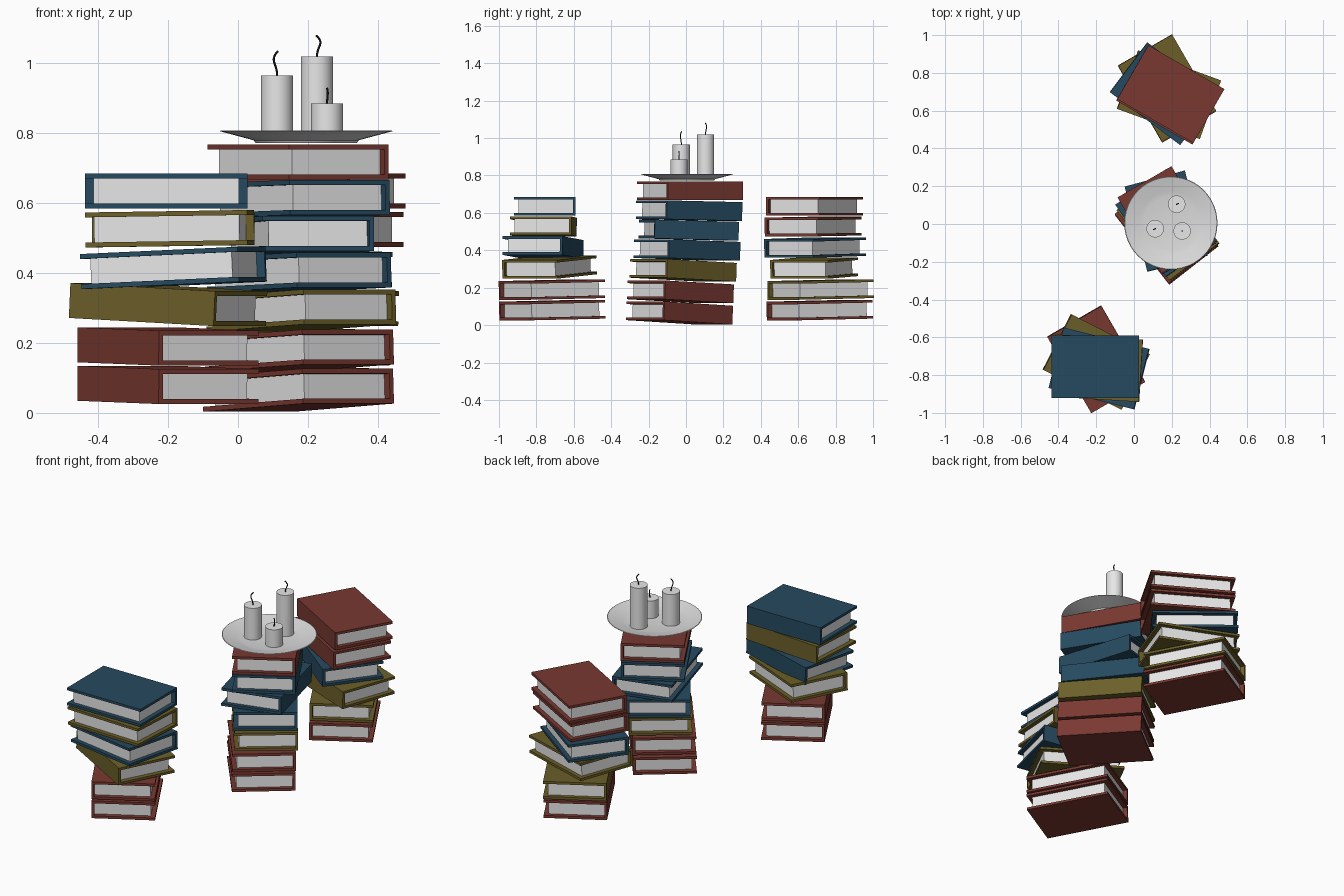
import bpy, bmesh
from math import radians
from mathutils import Matrix

cube = bpy.data.objects.get("Cube")
if cube:
    bpy.data.objects.remove(cube)


def material(name, rgb):
    m = bpy.data.materials.new(name)
    m.use_nodes = True
    col = (*rgb, 1)
    m.diffuse_color = col
    bsdf = next(n for n in m.node_tree.nodes if n.type == 'BSDF_PRINCIPLED')
    bsdf.inputs["Base Color"].default_value = col
    return m


RED = material("dark_red", (0.19, 0.04, 0.03))
BLUE = material("dark_blue", (0.019, 0.068, 0.115))
OLIVE = material("olive", (0.15, 0.115, 0.022))
WHITE = material("white", (0.8, 0.8, 0.8))
PLATE = material("plate_white", (0.72, 0.72, 0.72))
BLACK = material("wick_black", (0.01, 0.01, 0.01))


def finish(bm, name, mat, matrix=Matrix(), smooth=False):
    bmesh.ops.recalc_face_normals(bm, faces=bm.faces)
    mesh = bpy.data.meshes.new(name)
    bm.to_mesh(mesh)
    bm.free()
    mesh.materials.append(mat)
    ob = bpy.data.objects.new(name, mesh)
    bpy.context.collection.objects.link(ob)
    ob.matrix_world = matrix
    if smooth:
        bpy.ops.object.select_all(action='DESELECT')
        ob.select_set(True)
        bpy.context.view_layer.objects.active = ob
        bpy.ops.object.shade_smooth_by_angle(angle=radians(35))
    return ob


# Book dimensions: length, width, height, board thickness, page inset
L, W, H, T, INSET = 0.465, 0.33, 0.1, 0.014, 0.024


def book(name, mat, x, y, z, yaw, tilt):
    place = (Matrix.Translation((x, y, z)) @ Matrix.Rotation(radians(yaw), 4, 'Z')
             @ Matrix.Rotation(-tilt, 4, 'Y'))
    # Cover: U-shaped profile with the spine at local +y
    w, h = W / 2, H / 2
    profile = [(-w, -h), (w, -h), (w, h), (-w, h),
               (-w, h - T), (w - T, h - T), (w - T, T - h), (-w, T - h)]
    bm = bmesh.new()
    face = bm.faces.new([bm.verts.new((-L / 2, a, b)) for a, b in profile])
    ext = bmesh.ops.extrude_face_region(bm, geom=[face], use_keep_orig=True)
    bmesh.ops.translate(bm, vec=(L, 0, 0), verts=[
        v for v in ext["geom"] if isinstance(v, bmesh.types.BMVert)])
    finish(bm, name + "_cover", mat, place)
    # Page block
    bm = bmesh.new()
    bmesh.ops.create_cube(bm, size=1)
    bmesh.ops.scale(bm, vec=(L - 2 * INSET, W - INSET - T, H - 2 * T), verts=bm.verts)
    bmesh.ops.translate(bm, vec=(0, (INSET - T) / 2, 0), verts=bm.verts)
    finish(bm, name + "_pages", WHITE, place)


# Stacks from the bottom up: colour, x, y, z, yaw, tilt
STACKS = {
    "front_book": [
        (RED, -0.20, -0.715, 0.08, 120, 0.02),
        (RED, -0.20, -0.717, 0.19, 120, 0.02),
        (OLIVE, -0.20, -0.73, 0.31, 153, 0.05),
        (BLUE, -0.185, -0.765, 0.415, -14, 0.045),
        (OLIVE, -0.195, -0.763, 0.527, -3.5, 0.015),
        (BLUE, -0.205, -0.755, 0.635, 0, 0)],
    "middle_book": [
        (RED, 0.172, -0.035, 0.065, -52, 0.05),
        (RED, 0.172, -0.03, 0.178, -52, 0.045),
        (OLIVE, 0.18, -0.015, 0.293, -53, 0.045),
        (BLUE, 0.17, 0.005, 0.402, -55, 0.03),
        (BLUE, 0.17, 0.015, 0.508, -75, 0.025),
        (BLUE, 0.175, 0.017, 0.612, -60, 0.02),
        (RED, 0.172, 0.022, 0.718, -60, 0)],
    "back_book": [
        (RED, 0.175, 0.715, 0.08, 120, 0.02),
        (OLIVE, 0.175, 0.72, 0.19, 120, 0.02),
        (OLIVE, 0.185, 0.685, 0.305, 160, 0.03),
        (BLUE, 0.157, 0.69, 0.415, 143, 0.02),
        (RED, 0.19, 0.68, 0.527, 150, 0.01),
        (RED, 0.195, 0.6875, 0.635, 150, 0)],
}
for stack, books in STACKS.items():
    for i, spec in enumerate(books):
        book(f"{stack}_{i + 1}", *spec)


# Shallow plate: profile of radius and height spun round
bm = bmesh.new()
pts = [(0, 0.772), (0.145, 0.772), (0.15, 0.78), (0.247, 0.806),
       (0.244, 0.808), (0.17, 0.79), (0.14, 0.784), (0, 0.784)]
verts = [bm.verts.new((r, 0, z)) for r, z in pts]
edges = [bm.edges.new(p) for p in zip(verts, verts[1:])]
bmesh.ops.spin(bm, geom=verts + edges, cent=(0, 0, 0), axis=(0, 0, 1),
               angle=radians(360), steps=48, use_duplicate=False)
bmesh.ops.remove_doubles(bm, verts=bm.verts, dist=0.0005)
finish(bm, "plate", PLATE, Matrix.Translation((0.195, 0.005, 0)), True)

# Candles with bent wicks: x, y, top height, wick height, bend
BASE = 0.782
for i, (x, y, top, wick, bend) in enumerate([
        (0.112, -0.025, 0.965, 0.07, -0.011),
        (0.226, 0.105, 1.02, 0.06, 0.011),
        (0.255, -0.037, 0.885, 0.045, 0.002)]):
    bm = bmesh.new()
    bmesh.ops.create_cone(bm, cap_ends=True, segments=32, radius1=0.046,
                          radius2=0.046, depth=top - BASE)
    finish(bm, f"candle_{i + 1}", WHITE,
           Matrix.Translation((x, y, (top + BASE) / 2)), True)
    curve = bpy.data.curves.new(f"wick_{i + 1}", 'CURVE')
    curve.dimensions = '3D'
    curve.bevel_depth = 0.003
    curve.bevel_resolution = 1
    curve.use_fill_caps = True
    spline = curve.splines.new('NURBS')
    path = [(0, -0.005), (0, 0.25), (bend, 0.55), (bend, 0.8), (-bend * 0.2, 1)]
    spline.points.add(len(path) - 1)
    for p, (dx, t) in zip(spline.points, path):
        p.co = (x + dx, y + dx * 0.5, top + t * wick, 1)
    spline.use_endpoint_u = True
    curve.materials.append(BLACK)
    bpy.context.collection.objects.link(bpy.data.objects.new(f"wick_{i + 1}", curve))
